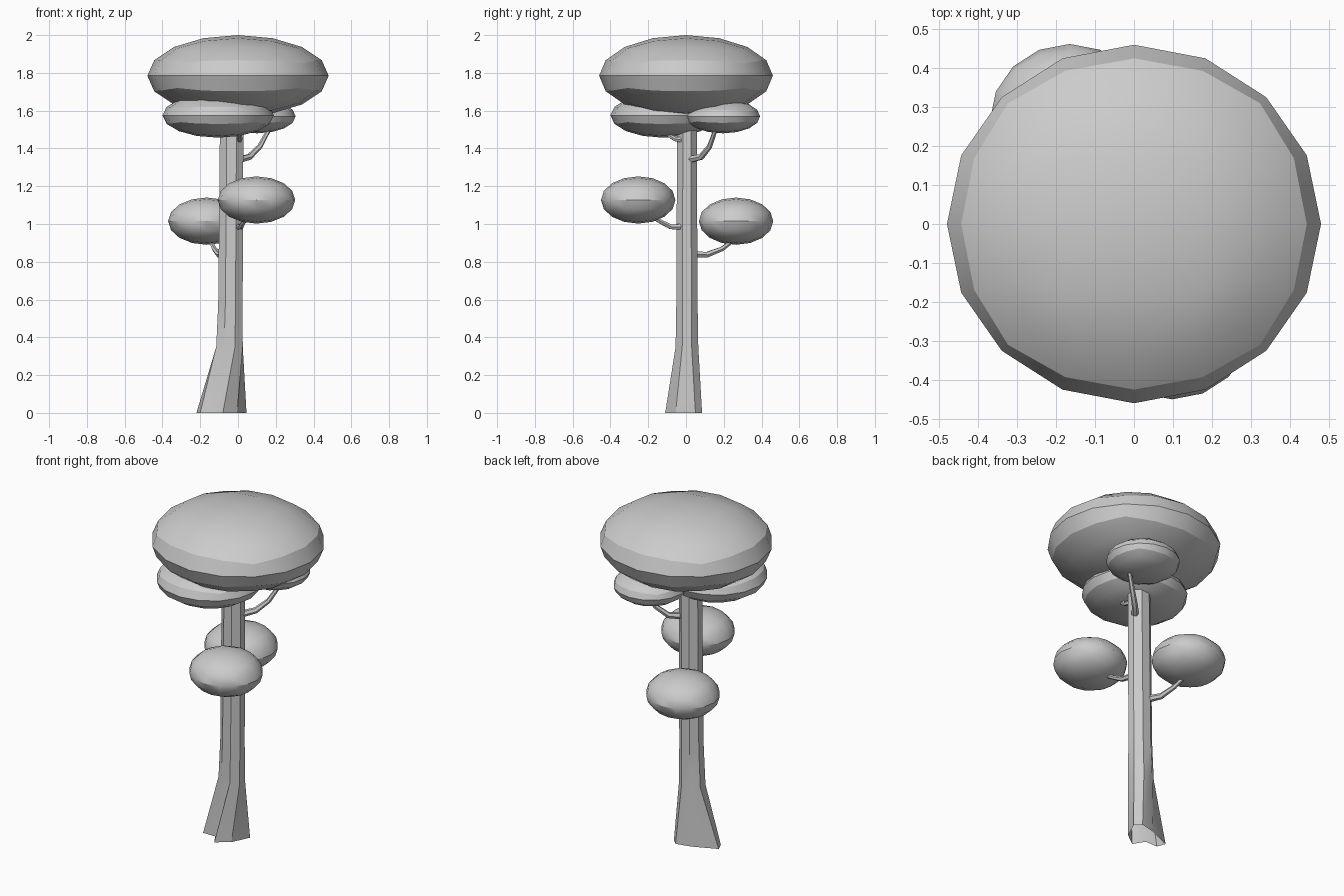
import bpy, bmesh, math
from mathutils import Vector

if "Cube" in bpy.data.objects:
    bpy.data.objects.remove(bpy.data.objects["Cube"])


def smooth(obj, angle):
    bpy.ops.object.select_all(action='DESELECT')
    obj.select_set(True)
    bpy.context.view_layer.objects.active = obj
    bpy.ops.object.shade_smooth_by_angle(angle=math.radians(angle))


def finish(name, bm, angle):
    bmesh.ops.recalc_face_normals(bm, faces=bm.faces)
    mesh = bpy.data.meshes.new(name)
    bm.to_mesh(mesh)
    bm.free()
    obj = bpy.data.objects.new(name, mesh)
    bpy.context.collection.objects.link(obj)
    smooth(obj, angle)
    return obj


def leaf_blob(name, center, radii):
    """Cube rounded to a 16-sided ball, squashed to an ellipsoid."""
    bm = bmesh.new()
    bmesh.ops.create_cube(bm, size=2)
    for _ in range(2):
        bmesh.ops.subdivide_edges(bm, edges=bm.edges[:], cuts=1, use_grid_fill=True)
        for v in bm.verts:
            v.co.normalize()
    for v in bm.verts:
        v.co = Vector(c + r * p for c, r, p in zip(center, radii, v.co))
    return finish(name, bm, 30)


def branch(name, points, r_start, r_end):
    curve = bpy.data.curves.new(name, 'CURVE')
    curve.dimensions = '3D'
    curve.bevel_depth = 1
    curve.bevel_resolution = 1
    spline = curve.splines.new('POLY')
    spline.points.add(len(points) - 1)
    for i, (sp, p) in enumerate(zip(spline.points, points)):
        sp.co = (*p, 1)
        sp.radius = r_start + (r_end - r_start) * i / (len(points) - 1)
    obj = bpy.data.objects.new(name, curve)
    bpy.context.collection.objects.link(obj)
    bpy.ops.object.select_all(action='DESELECT')
    obj.select_set(True)
    bpy.context.view_layer.objects.active = obj
    bpy.ops.object.convert(target='MESH')
    smooth(bpy.context.view_layer.objects.active, 30)


def octagon(cx, cy, rx, ry, z):
    angles = [math.radians(22.5 + 45 * i) for i in range(8)]
    return [(cx + rx * math.cos(a), cy + ry * math.sin(a), z) for a in angles]


# Trunk: eight-sided, with an irregular root flare, open underneath
roots = [(0.045, 0.05), (0.01, 0.085), (-0.08, 0.065), (-0.22, 0.005),
         (-0.2, -0.045), (-0.12, -0.045), (-0.08, -0.11), (-0.005, -0.055)]
rings = [[(x, y, 0) for x, y in roots],
         octagon(-0.045, 0.005, 0.076, 0.065, 0.35),
         octagon(-0.040, 0.005, 0.070, 0.061, 0.58),
         octagon(-0.033, 0.005, 0.067, 0.056, 1.60)]
bm = bmesh.new()
loops = [[bm.verts.new(p) for p in ring] for ring in rings]
for low, high in zip(loops, loops[1:]):
    for i in range(8):
        j = (i + 1) % 8
        bm.faces.new((low[i], low[j], high[j], high[i]))
bm.faces.new(loops[-1])
finish("trunk", bm, 30)

# Foliage
leaf_blob("top_canopy", (0, 0, 1.785), (0.48, 0.46, 0.215))
leaf_blob("upper_left_foliage", (-0.105, -0.12, 1.575), (0.295, 0.28, 0.118))
leaf_blob("upper_right_foliage", (0.10, 0.195, 1.57), (0.205, 0.197, 0.09))
leaf_blob("lower_back_foliage", (-0.165, 0.265, 1.015), (0.205, 0.197, 0.125))
leaf_blob("lower_front_foliage", (0.098, -0.253, 1.127), (0.205, 0.197, 0.125))

# Branches
branch("upper_right_branch", [(0.0, 0.01, 1.34), (0.06, 0.08, 1.355),
       (0.115, 0.125, 1.41), (0.17, 0.16, 1.51)], 0.02, 0.011)
branch("lower_back_branch", [(-0.07, 0.04, 0.84), (-0.10, 0.11, 0.837),
       (-0.125, 0.19, 0.868), (-0.15, 0.26, 0.92)], 0.02, 0.010)
branch("lower_front_branch", [(0.0, -0.02, 0.985), (0.015, -0.08, 0.985),
       (0.03, -0.13, 1.01), (0.06, -0.2, 1.05)], 0.017, 0.010)
branch("upper_left_branch", [(0.005, -0.02, 1.445), (0.012, -0.06, 1.45),
       (0.0, -0.12, 1.49)], 0.016, 0.010)
